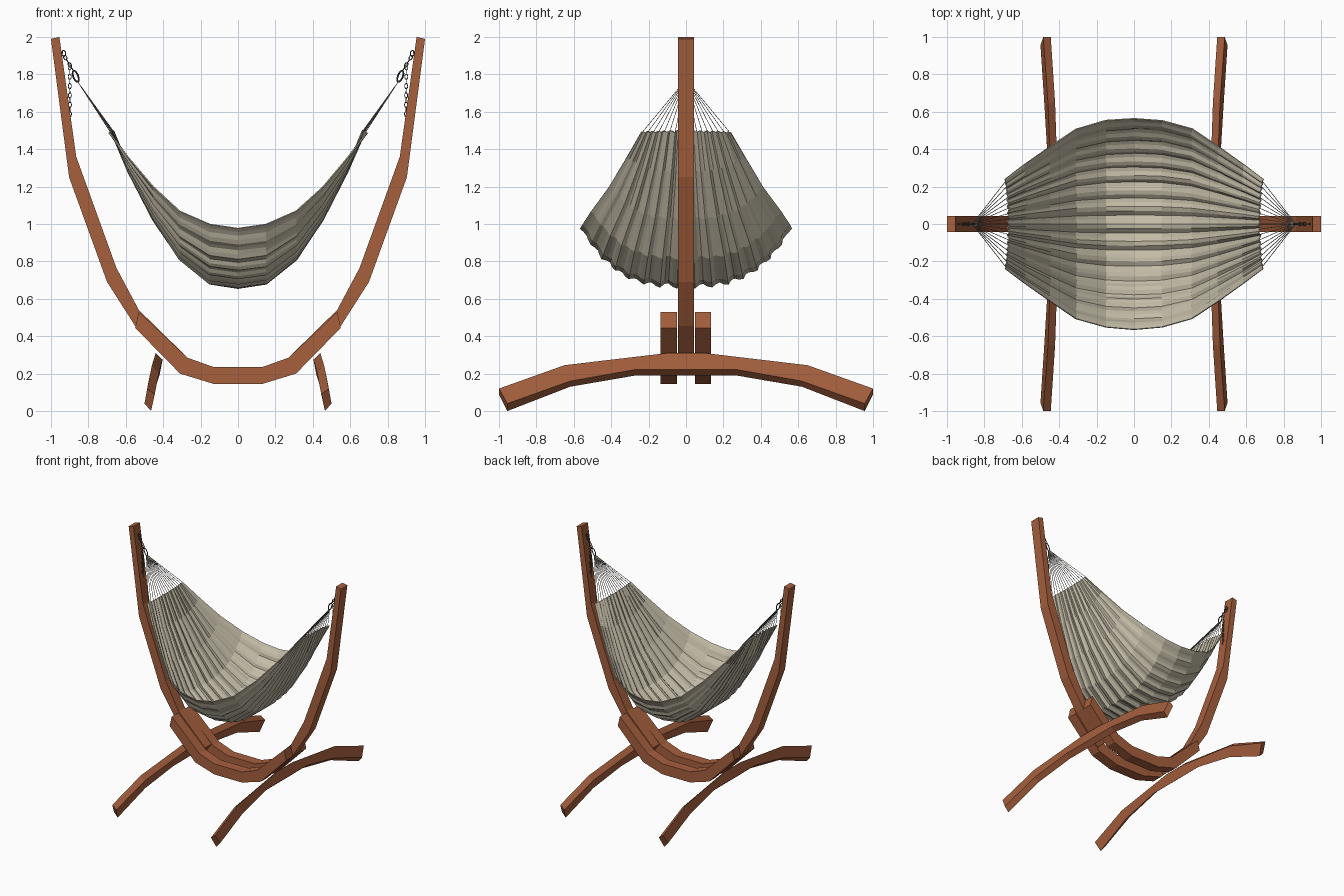
import bpy, bmesh, math, random
from mathutils import Vector

if "Cube" in bpy.data.objects:
    bpy.data.objects.remove(bpy.data.objects["Cube"])

random.seed(4)


def material(name, rgb):
    m = bpy.data.materials.new(name)
    m.diffuse_color = (*rgb, 1)
    m.use_nodes = True
    m.node_tree.nodes["Principled BSDF"].inputs["Base Color"].default_value = m.diffuse_color
    return m


WOOD = material("red brown wood", (0.38, 0.115, 0.047))
CLOTH = material("beige canvas", (0.55, 0.50, 0.385))
CORD = material("cord grey", (0.25, 0.23, 0.19))
METAL = material("dark metal", (0.07, 0.07, 0.07))


def finish(name, bm, mat, fix=True):
    if fix:
        bmesh.ops.recalc_face_normals(bm, faces=bm.faces)
    me = bpy.data.meshes.new(name)
    bm.to_mesh(me)
    bm.free()
    me.materials.append(mat)
    ob = bpy.data.objects.new(name, me)
    bpy.context.collection.objects.link(ob)
    return ob


def skin(bm, rings, closed=False):
    """Join rings of points into a tube, capped unless closed."""
    vs = [[bm.verts.new(p) for p in r] for r in rings]
    n = len(vs[0])
    pairs = list(zip(vs, vs[1:])) + ([(vs[-1], vs[0])] if closed else [])
    for a, b in pairs:
        for i in range(n):
            j = (i + 1) % n
            bm.faces.new((a[i], a[j], b[j], b[i]))
    if not closed:
        bm.faces.new(vs[0])
        bm.faces.new(vs[-1])


def beam(name, outer, inner, y0, y1):
    """Curved timber: outer and inner edges in the xz plane, thick along y."""
    bm = bmesh.new()
    skin(bm, [[(a, y0, b), (a, y1, b), (c, y1, d), (c, y0, d)]
              for (a, b), (c, d) in zip(outer, inner)])
    return finish(name, bm, WOOD)


def rod(bm, p, q, r, sides=4):
    p, q = Vector(p), Vector(q)
    d = (q - p).normalized()
    u = d.orthogonal().normalized()
    v = d.cross(u)
    ang = [2 * math.pi * i / sides for i in range(sides)]
    skin(bm, [[c + (u * math.cos(a) + v * math.sin(a)) * r for a in ang] for c in (p, q)])


def link(bm, c, along, across, half_l, half_w, r):
    """Oval chain link."""
    c, u = Vector(c), Vector(along).normalized()
    v = (Vector(across) - u * u.dot(Vector(across))).normalized()
    w = u.cross(v)
    rings = []
    for i in range(12):
        a = 2 * math.pi * i / 12
        out = u * math.cos(a) + v * math.sin(a)
        p = c + u * math.cos(a) * half_l + v * math.sin(a) * half_w
        rings.append([p + (out * math.cos(b) + w * math.sin(b)) * r
                      for b in (0, math.pi / 2, math.pi, 1.5 * math.pi)])
    skin(bm, rings, True)


def chain(bm, p, q, n, r=0.0028):
    p, q = Vector(p), Vector(q)
    d = q - p
    for i in range(n):
        across = (0, 1, 0) if i % 2 else d.cross(Vector((0, 1, 0)))
        link(bm, p + d * (i + 0.5) / n, d, across, d.length / n * 0.58, 0.008, r)


# Lower cradle: two curved side plates
low = [(0.55, 0.445), (0.31, 0.20), (0.13, 0.145)]
top = [(0.53, 0.53), (0.27, 0.285), (0.13, 0.235)]
flip = lambda pts: [(-x, z) for x, z in reversed(pts)]
for name, y0, y1 in (("front_cradle_plate", -0.135, -0.047), ("back_cradle_plate", 0.047, 0.133)):
    beam(name, low + flip(low), top + flip(top), y0, y1)

# Tall curved arms, clamped between the plates
arm_out = [(1.0, 1.99), (0.903, 1.25), (0.70, 0.69), (0.55, 0.455), (0.33, 0.225)]
arm_in = [(0.955, 2.0), (0.865, 1.36), (0.65, 0.765), (0.53, 0.54), (0.28, 0.295)]
# Arched feet, leaning inwards: (y top, y bottom, outer top, inner top, inner bottom, outer bottom)
foot = [(1.0, 0.955, (0.485, 0.12), (0.445, 0.09), (0.465, 0.0), (0.50, 0.04)),
        (0.65, 0.62, (0.46, 0.245), (0.422, 0.21), (0.44, 0.13), (0.478, 0.16)),
        (0.10, 0.27, (0.44, 0.31), (0.403, 0.275), (0.42, 0.19), (0.457, 0.222))]

for s, side in ((-1, "left"), (1, "right")):
    beam(side + "_arm", [(s * x, z) for x, z in arm_out], [(s * x, z) for x, z in arm_in], -0.043, 0.043)

    bm = bmesh.new()
    rings = []
    for k in (1, -1):
        half = [[(s * ot[0], k * yt, ot[1]), (s * it[0], k * yt, it[1]),
                 (s * ib[0], k * yb, ib[1]), (s * ob[0], k * yb, ob[1])]
                for yt, yb, ot, it, ib, ob in foot]
        rings += half if k == 1 else half[::-1]
    skin(bm, rings)
    finish(side + "_foot", bm, WOOD)

    # Hook eye, chain, oval ring and the loose chain end
    bm = bmesh.new()
    rod(bm, (s * 0.96, 0, 1.92), (s * 0.935, 0, 1.915), 0.005, 6)
    link(bm, (s * 0.932, 0, 1.912), (0, 0, 1), (1, 0, 0), 0.016, 0.010, 0.003)
    chain(bm, (s * 0.93, 0, 1.90), (s * 0.88, 0, 1.82), 4)
    link(bm, (s * 0.868, 0, 1.79), (s * 0.4, 0, 1), (1, 0, 0), 0.032, 0.013, 0.005)
    chain(bm, (s * 0.90, 0, 1.85), (s * 0.898, 0, 1.55), 12, 0.0022)
    finish(side + "_chain", bm, METAL)

    # Fan of cords from ring to cloth
    bm = bmesh.new()
    for i in range(17):
        t = i / 8 - 1
        rod(bm, (s * 0.86, 0.006 * t, 1.765), (s * (0.665 + 0.02 * t * t), 0.23 * t, 1.495), 0.0018)
    finish(side + "_cords", bm, CORD)

# Pleated cloth: (x, half width, edge height, centre height)
stations = [(0, 0.56, 0.98, 0.67), (0.15, 0.55, 1.0, 0.69), (0.31, 0.505, 1.07, 0.82),
            (0.45, 0.41, 1.20, 1.03), (0.58, 0.315, 1.36, 1.28), (0.672, 0.24, 1.49, 1.495)]
rows = [(-x, w, e, c) for x, w, e, c in stations[:0:-1]] + stations
PLEATS, STEPS = 15, 4
fold = [0, 0.9, 1.0, 0.35]
sizes = [random.uniform(0.6, 1.2) for _ in range(PLEATS + 1)]
cols = PLEATS * STEPS
bm = bmesh.new()
grid = []
for x, w, e, c in rows:
    k = x / 0.67
    line = []
    for j in range(cols + 1):
        t = 2 * j / cols - 1
        u = t * (1.3 - 0.3 * abs(t))
        y, z = w * u, c + (e - c) * abs(u) ** 3.1
        slope = (e - c) * 3.1 * abs(u) ** 2.1 / w * (1 if u > 0 else -1)
        n = Vector((-0.9 * k, -slope, 1)).normalized()
        amp = 0.024 * (1 - 0.45 * abs(k)) * (1 - 0.6 * abs(t) ** 4) * sizes[j // STEPS]
        d = amp * (fold[j % STEPS] - 0.5) + random.uniform(-0.002, 0.002)
        line.append(bm.verts.new(Vector((x + 0.018 * k ** 5 * t * t, y, z)) + n * d))
    grid.append(line)
for a, b in zip(grid, grid[1:]):
    for j in range(cols):
        bm.faces.new((a[j], b[j], b[j + 1], a[j + 1]))
cloth = finish("hammock_cloth", bm, CLOTH, False)
sol = cloth.modifiers.new("thickness", "SOLIDIFY")
sol.thickness = 0.006
sol.offset = 0
